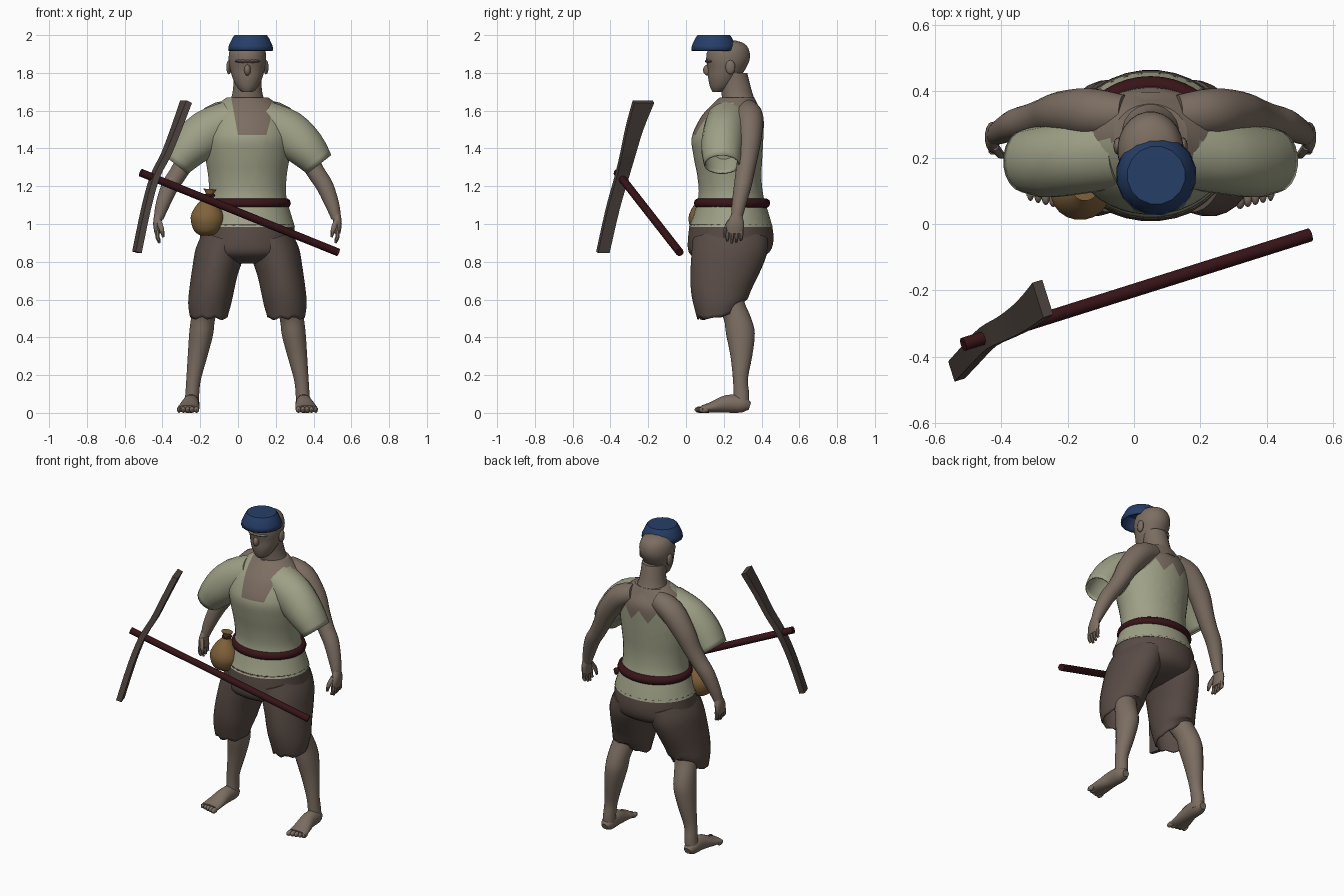
import bpy, bmesh, math
from mathutils import Vector

cube = bpy.data.objects.get("Cube")
if cube:
    bpy.data.objects.remove(cube, do_unlink=True)

CX = 0.05  # body mirror plane
X, Y, Z = Vector((1, 0, 0)), Vector((0, 1, 0)), Vector((0, 0, 1))
made = []


def material(name, rgb):
    lin = [(c / 255 / 12.92 if c < 11 else ((c / 255 + 0.055) / 1.055) ** 2.4) for c in rgb] + [1]
    m = bpy.data.materials.new(name)
    m.use_nodes = True
    m.diffuse_color = lin
    bsdf = m.node_tree.nodes["Principled BSDF"]
    bsdf.inputs["Base Color"].default_value = lin
    bsdf.inputs["Roughness"].default_value = 0.9
    return m


skin = material("skin", (124, 110, 98))
cloth = material("pale cloth", (158, 160, 134))
brown = material("brown cloth", (88, 75, 69))
dark_red = material("dark red", (56, 20, 24))
tan = material("tan leather", (128, 98, 58))
blue = material("blue", (38, 62, 104))
wood = material("worn wood", (80, 70, 65))


def finish(name, bm, mat):
    bmesh.ops.recalc_face_normals(bm, faces=bm.faces)
    me = bpy.data.meshes.new(name)
    bm.to_mesh(me)
    bm.free()
    me.materials.append(mat)
    ob = bpy.data.objects.new(name, me)
    bpy.context.collection.objects.link(ob)
    made.append(ob)
    return ob


def loft(name, stations, mat, ref=Y, n=20, steps=3, caps=(True, True)):
    """Smooth tube through (x, y, z, radius across, radius along ref)."""
    st = [Vector(s) for s in stations]
    path = []
    for i in range(len(st) - 1):
        p0, p1, p2, p3 = st[max(i - 1, 0)], st[i], st[i + 1], st[min(i + 2, len(st) - 1)]
        for k in range(steps):
            t = k / steps
            path.append(p1 + (p2 - p0) * (t / 2) + (p0 * 2 - p1 * 5 + p2 * 4 - p3) * (t * t / 2)
                        + (p1 * 3 - p0 - p2 * 3 + p3) * (t ** 3 / 2))
    path.append(st[-1])
    pts = [Vector(p[:3]) for p in path]
    bm, rings = bmesh.new(), []
    for i, p in enumerate(path):
        tan_dir = pts[min(i + 1, len(pts) - 1)] - pts[max(i - 1, 0)]
        tan_dir = (tan_dir - ref * tan_dir.dot(ref)).normalized()
        u = ref.cross(tan_dir)
        ring = []
        for k in range(n):
            a = 2 * math.pi * (k + 0.5) / n
            co = pts[i] + u * (p[3] * math.cos(a)) + ref * (p[4] * math.sin(a))
            co.z = max(co.z, 0)
            ring.append(bm.verts.new(co))
        rings.append(ring)
    for r, q in zip(rings, rings[1:]):
        for k in range(n):
            bm.faces.new((r[k], r[(k + 1) % n], q[(k + 1) % n], q[k]))
    for use, ring in zip(caps, (rings[0], rings[-1])):
        if use:
            bm.faces.new(ring)
    return finish(name, bm, mat)


def column(name, rows, mat, x=CX, **kw):
    """Upright loft from (z, centre y, x radius, y radius)."""
    return loft(name, [(x, cy, z, rx, ry) for z, cy, rx, ry in rows], mat, **kw)


def ball(name, loc, size, mat):
    bm = bmesh.new()
    bmesh.ops.create_uvsphere(bm, u_segments=14, v_segments=8, radius=1)
    for v in bm.verts:
        v.co = Vector(a * b + c for a, b, c in zip(v.co, size, loc))
    return finish(name, bm, mat)


def hoop(name, loc, rx, ry, r, mat):
    bpy.ops.mesh.primitive_torus_add(major_segments=40, minor_segments=10,
                                     major_radius=1, minor_radius=0.1, location=loc)
    ob = bpy.context.object
    ob.name = name
    for v in ob.data.vertices:
        d = Vector((v.co.x, v.co.y, 0))
        ring = d.normalized()
        out = (d.length - 1) * r / 0.1
        v.co = (ring.x * (rx + out), ring.y * (ry + out), v.co.z * r / 0.1)
    ob.data.materials.append(mat)
    made.append(ob)


def thicken(ob, t):
    m = ob.modifiers.new("thickness", "SOLIDIFY")
    m.thickness, m.offset = t, -1


# Shirt body with the bare neckline and torn back
shirt = column("shirt", [
    (0.985, .237, .252, .222), (1.05, .24, .232, .2), (1.15, .238, .206, .172),
    (1.25, .23, .208, .17), (1.36, .222, .225, .183), (1.46, .22, .235, .19),
    (1.56, .243, .215, .168), (1.62, .255, .175, .13), (1.67, .27, .11, .092)],
    cloth, n=40, steps=4)
shirt.data.materials.append(skin)
neckline = [(-.04, 1.69), (0, 1.47), (.15, 1.47), (.21, 1.69)]
tear = [(-.25, 1.56), (-.17, 1.46), (-.11, 1.54), (-.06, 1.47), (0, 1.54),
        (.06, 1.47), (.11, 1.54), (.17, 1.46), (.25, 1.56)]
tear = [(x + CX, z) for x, z in tear]
bm = bmesh.new()
bm.from_mesh(shirt.data)
for line, front in ((neckline, True), (tear, False)):
    for (x0, z0), (x1, z1) in zip(line, line[1:]):
        faces = [f for f in bm.faces if (f.calc_center_median().y < .25) == front]
        geom = set(faces)
        for f in faces:
            geom.update(f.verts, f.edges)
        bmesh.ops.bisect_plane(bm, geom=list(geom), plane_co=(x0, 0, z0),
                               plane_no=(z1 - z0, 0, x0 - x1), dist=1e-5)


def edge_height(line, x):
    for (x0, z0), (x1, z1) in zip(line, line[1:]):
        if x0 <= x <= x1:
            return z0 + (z1 - z0) * (x - x0) / (x1 - x0)
    return 9


for f in bm.faces:
    c = f.calc_center_median()
    f.material_index = int(c.z > edge_height(neckline if c.y < .25 else tear, c.x))
bm.to_mesh(shirt.data)
bm.free()

# Belt and shorts
hoop("belt", (CX, .244, 1.11), .203, .175, .027, dark_red)
column("shorts_hips", [(1.0, .237, .248, .218), (.92, .237, .254, .228), (.85, .228, .262, .214),
                       (.81, .215, .2, .15), (.79, .21, .1, .07)], brown, n=32)

# Neck and head
column("neck", [(1.6, .3, .12, .1), (1.67, .275, .086, .086), (1.74, .262, .075, .078),
                (1.8, .25, .075, .075)], skin)
column("head", [(1.7, .17, .03, .03), (1.725, .185, .055, .058), (1.77, .2, .078, .083),
                (1.82, .215, .092, .1), (1.87, .222, .1, .116), (1.92, .225, .095, .11),
                (1.955, .235, .07, .075), (1.972, .24, .02, .02)], skin, n=24)
ball("nose", (CX, .118, 1.815), (.018, .028, .03), skin)
ball("brow", (CX, .133, 1.862), (.068, .033, .013), skin)
ball("mouth", (CX, .134, 1.763), (.032, .016, .011), skin)

# Bowl-shaped hat
hat = column("hat", [(1.918, .147, .122, .122), (1.945, .147, .118, .118), (1.982, .147, .1, .1),
                     (2.0, .147, .088, .088)], blue, x=.067, n=16, steps=1, caps=(False, True))
thicken(hat, .01)

for s, tag in ((1, "left"), (-1, "right")):
    def limb(name, rows, mat, **kw):
        return loft(f"{tag}_{name}", [(CX + s * r[0], *r[1:]) for r in rows], mat, **kw)

    # Draped sleeve and arm behind it
    sleeve = limb("sleeve", [(.08, .23, 1.56, .1, .12), (.21, .205, 1.485, .122, .115),
                             (.31, .19, 1.4, .108, .11), (.38, .19, 1.315, .082, .095)],
                  cloth, caps=(True, False))
    thicken(sleeve, .008)
    limb("arm", [(.08, .33, 1.6, .06, .06), (.18, .335, 1.56, .072, .075), (.27, .335, 1.45, .065, .065),
                 (.32, .325, 1.35, .053, .055), (.365, .312, 1.27, .048, .05),
                 (.41, .3, 1.2, .046, .047), (.45, .28, 1.1, .037, .038),
                 (.47, .268, 1.03, .026, .03)], skin)
    limb("palm", [(.47, .268, 1.05, .024, .028), (.478, .262, 1.0, .022, .046),
                  (.476, .258, .95, .016, .044)], skin, n=14)
    for i in range(4):
        y = .222 + i * .024
        tip = .895 + .012 * abs(i - 1.3)
        limb(f"finger_{i + 1}", [(.476, y, .965, .013, .012), (.476, y - .002, .93, .012, .011),
                                 (.465, y - .004, tip, .007, .007)], skin, n=8)
    limb("thumb", [(.472, .235, 1.02, .015, .015), (.455, .212, .975, .014, .013),
                   (.445, .205, .93, .007, .007)], skin, n=8)

    # Shorts leg with a hem that rises at the back
    leg = limb("shorts_leg", [(.125, .235, .92, .115, .2), (.15, .228, .84, .128, .2),
                              (.172, .208, .75, .122, .185), (.19, .185, .65, .118, .16),
                              (.202, .178, .57, .113, .138), (.205, .172, .5, .1, .112)],
               brown, n=28, caps=(True, False))
    for v in leg.data.vertices:
        low = max(0, min(1, (.6 - v.co.z) / .1))
        v.co.z += low * (max(0, v.co.y - .19) * .7 + .008 * math.sin(v.co.x * 90))
    thicken(leg, .008)

    # Lower leg and foot
    limb("leg", [(.19, .2, .72, .085, .09), (.215, .225, .6, .072, .08), (.235, .272, .5, .064, .074),
                 (.245, .288, .42, .064, .077), (.265, .293, .3, .052, .058),
                 (.285, .288, .18, .039, .04), (.292, .293, .1, .037, .042),
                 (.296, .292, .03, .04, .042)], skin)
    limb("foot", [(.296, .338, .035, .02, .022), (.297, .3, .045, .044, .042),
                  (.3, .22, .048, .048, .045), (.31, .14, .03, .03, .056),
                  (.315, .085, .02, .02, .06)], skin, ref=X)
    for i in range(5):
        ball(f"{tag}_toe_{i + 1}", (CX + s * (.27 + i * .023), .072 + i * .006, .017),
             (.015 - i * .001, .027, .017), skin)
    ball(f"{tag}_ear", (CX + s * .098, .235, 1.83), (.014, .026, .038), skin)

# Pouch at the hip
loft("pouch", [(-.165, .095, .94, .035, .03), (-.165, .095, .965, .07, .065), (-.162, .095, 1.03, .09, .083),
               (-.158, .097, 1.09, .066, .062), (-.152, .1, 1.14, .026, .026),
               (-.15, .1, 1.158, .02, .02), (-.148, .1, 1.185, .036, .03)], tan)
hoop("pouch_tie", (-.15, .1, 1.152), .023, .023, .007, dark_red)

# Hoe: long handle and curved tapering blade
across = Vector((.302, -.953, 0)).normalized()
loft("hoe_handle", [(-.515, -.363, 1.272, .021, .021), (.53, -.033, .85, .021, .021)],
     dark_red, ref=across, n=12, steps=1)
blade = [(-.275, -.225, 1.648, .11), (-.325, -.272, 1.51, .09), (-.38, -.308, 1.37, .075),
         (-.44, -.34, 1.25, .068), (-.487, -.388, 1.08, .066), (-.535, -.44, .85, .064)]
loft("hoe_blade", [(x, y, z, .024, w / math.sqrt(2)) for x, y, z, w in blade],
     wood, ref=across, n=4)

# Smooth shading with crisp edges
bpy.ops.object.select_all(action="DESELECT")
for ob in made:
    ob.select_set(True)
bpy.context.view_layer.objects.active = shirt
bpy.ops.object.shade_smooth_by_angle(angle=math.radians(42))
